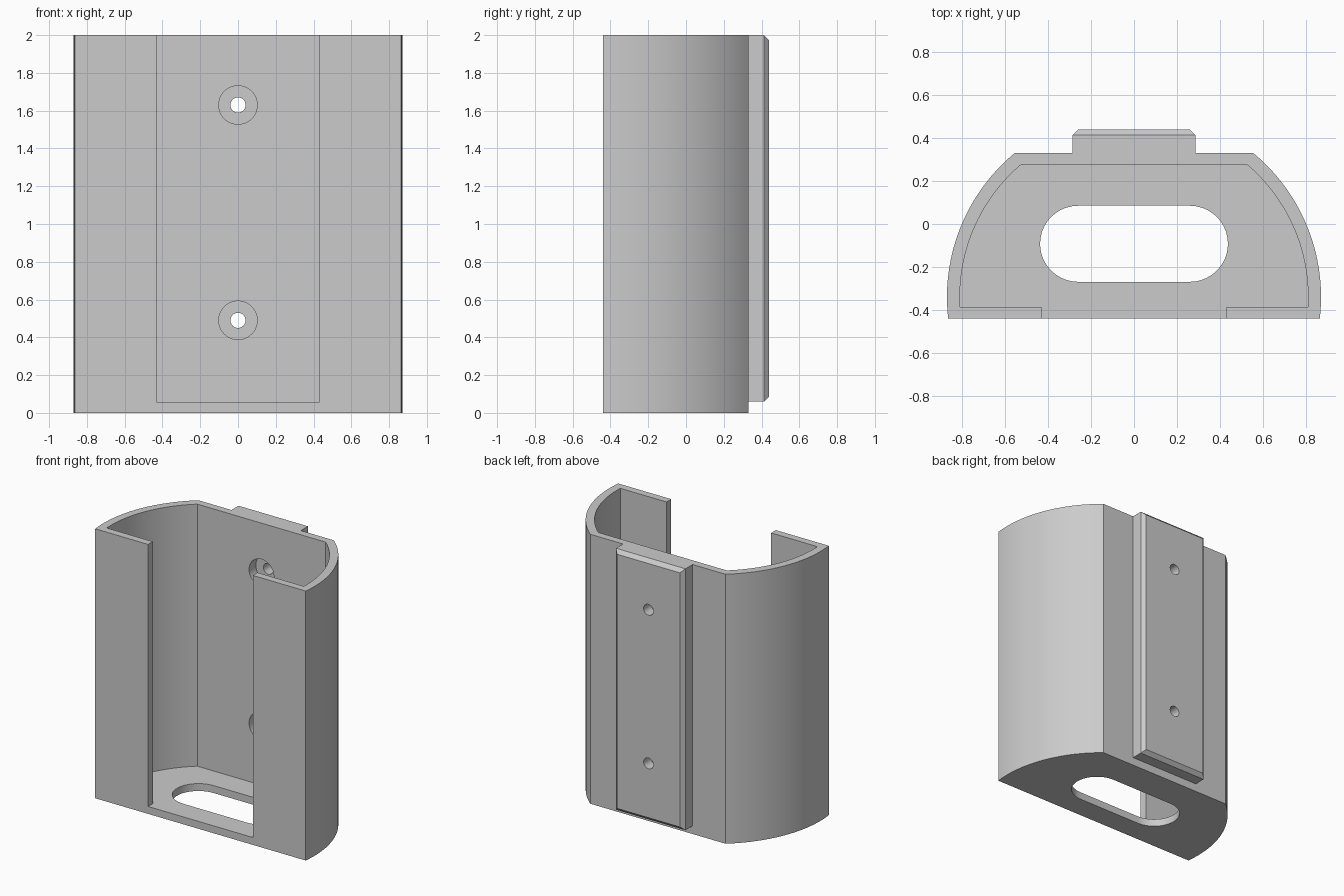
import bpy, bmesh
from math import sin, cos, asin, pi
from mathutils import Matrix

if "Cube" in bpy.data.objects:
    bpy.data.objects.remove(bpy.data.objects["Cube"])

grey = bpy.data.materials.new("plain grey")
grey.use_nodes = True
grey.diffuse_color = (0.6, 0.6, 0.6, 1)
grey.node_tree.nodes["Principled BSDF"].inputs["Base Color"].default_value = (0.6, 0.6, 0.6, 1)

ARC_Y = -0.34          # centre of the curved sides
HOLE_HEIGHTS = (0.49, 1.63)


def finish(name, bm):
    bmesh.ops.recalc_face_normals(bm, faces=bm.faces)
    mesh = bpy.data.meshes.new(name)
    bm.to_mesh(mesh)
    bm.free()
    mesh.materials.append(grey)
    ob = bpy.data.objects.new(name, mesh)
    bpy.context.collection.objects.link(ob)
    return ob


def prism(name, outline, z0, z1):
    bm = bmesh.new()
    face = bm.faces.new([bm.verts.new((x, y, z0)) for x, y in outline])
    up = bmesh.ops.extrude_face_region(bm, geom=[face])["geom"]
    bmesh.ops.translate(bm, vec=(0, 0, z1 - z0),
                        verts=[v for v in up if isinstance(v, bmesh.types.BMVert)])
    return finish(name, bm)


def box(name, x0, x1, y0, y1, z0, z1):
    return prism(name, [(x0, y0), (x1, y0), (x1, y1), (x0, y1)], z0, z1)


def bore(name, radius, y0, y1, z):
    bm = bmesh.new()
    place = Matrix.Translation((0, (y0 + y1) / 2, z)) @ Matrix.Rotation(pi / 2, 4, "X")
    bmesh.ops.create_cone(bm, cap_ends=True, segments=40, radius1=radius,
                          radius2=radius, depth=y1 - y0, matrix=place)
    return finish(name, bm)


def d_outline(radius, front, back, steps=28):
    """Flat front and back joined by circular sides."""
    a0, a1 = asin((front - ARC_Y) / radius), asin((back - ARC_Y) / radius)
    angles = [a0 + (a1 - a0) * i / steps for i in range(steps + 1)]
    right = [(radius * cos(a), ARC_Y + radius * sin(a)) for a in angles]
    return right + [(-x, y) for x, y in reversed(right)]


def slot_outline(half, radius, y, steps=20):
    ends = [(half, -pi / 2), (-half, pi / 2)]
    return [(cx + radius * cos(a + pi * i / steps), y + radius * sin(a + pi * i / steps))
            for cx, a in ends for i in range(steps + 1)]


def combine(target, tool, operation):
    mod = target.modifiers.new(operation.lower(), "BOOLEAN")
    mod.operation, mod.solver, mod.object = operation, "EXACT", tool
    bpy.context.view_layer.objects.active = target
    bpy.ops.object.modifier_apply(modifier=mod.name)
    bpy.data.objects.remove(tool)


# Hollow holder with open top and front
holder = prism("holder", d_outline(0.87, -0.44, 0.33), 0, 2)
combine(holder, prism("cavity", d_outline(0.81, -0.385, 0.275), 0.055, 2.2), "DIFFERENCE")
combine(holder, box("front_opening", -0.43, 0.43, -0.6, -0.3, 0.055, 2.2), "DIFFERENCE")
combine(holder, prism("floor_slot", slot_outline(0.26, 0.177, -0.092), -0.1, 0.2), "DIFFERENCE")

# Raised mounting plate with chamfered rear edges
plate = box("mounting_plate", -0.285, 0.285, 0.3, 0.44, 0.06, 2)
bm = bmesh.new()
bm.from_mesh(plate.data)
rear = [e for e in bm.edges if all(v.co.y > 0.43 for v in e.verts)]
bmesh.ops.bevel(bm, geom=rear, offset=0.027, segments=1, affect="EDGES")
bm.to_mesh(plate.data)
bm.free()
combine(holder, plate, "UNION")

# Counterbored screw holes
for z in HOLE_HEIGHTS:
    combine(holder, bore("screw_head", 0.102, 0.2, 0.355, z), "DIFFERENCE")
    combine(holder, bore("screw_hole", 0.04, 0.2, 0.6, z), "DIFFERENCE")

bpy.ops.object.select_all(action="DESELECT")
holder.select_set(True)
bpy.context.view_layer.objects.active = holder
bpy.ops.object.shade_smooth_by_angle(angle=0.5)
